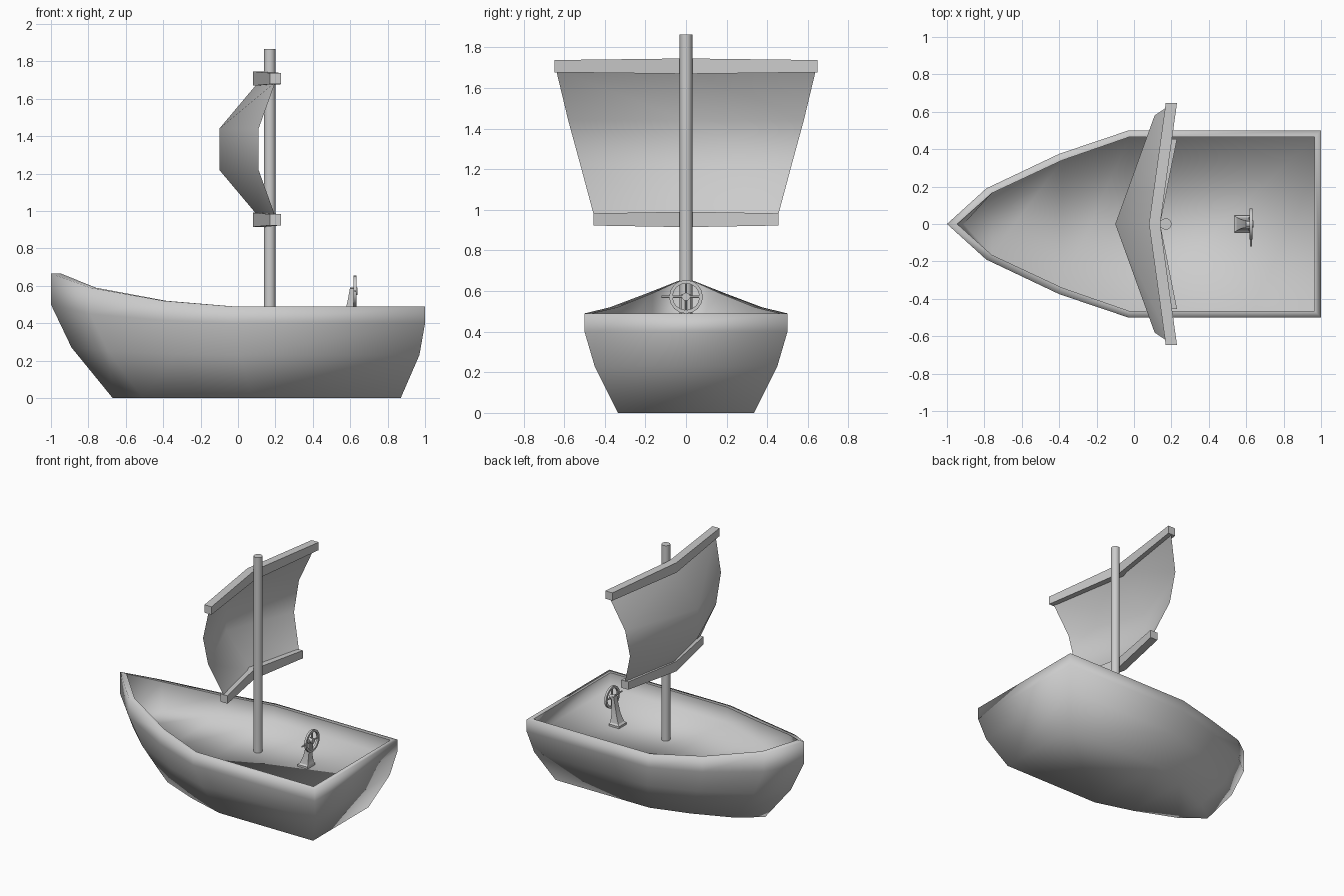
import bpy, bmesh, math
from mathutils import Vector, Matrix

if "Cube" in bpy.data.objects:
    bpy.data.objects.remove(bpy.data.objects["Cube"])


def make_object(name, bm, smooth=None):
    bmesh.ops.recalc_face_normals(bm, faces=bm.faces)
    mesh = bpy.data.meshes.new(name)
    bm.to_mesh(mesh)
    bm.free()
    obj = bpy.data.objects.new(name, mesh)
    bpy.context.collection.objects.link(obj)
    if smooth is not None:
        bpy.ops.object.select_all(action='DESELECT')
        obj.select_set(True)
        bpy.context.view_layer.objects.active = obj
        bpy.ops.object.shade_smooth_by_angle(angle=math.radians(smooth))
    return obj


def bridge(bm, a, b):
    n = len(a)
    for i in range(n):
        bm.faces.new((a[i], a[(i + 1) % n], b[(i + 1) % n], b[i]))


def rod(bm, start, end, radius, sides=8):
    start, end = Vector(start), Vector(end)
    d = end - start
    m = Matrix.Translation((start + end) / 2) @ d.to_track_quat('Z', 'Y').to_matrix().to_4x4()
    bmesh.ops.create_cone(bm, cap_ends=True, segments=sides, radius1=radius,
                          radius2=radius, depth=d.length, matrix=m)


# Hull: outline rings stacked from keel to rim, then the inset and the deck
def hull_ring(bm, xs, widths, zs):
    pts = list(zip(xs, widths, zs))
    half = [(x, -w, z) for x, w, z in pts]
    other = [(x, w, z) for x, w, z in reversed(pts[1:])]
    return [bm.verts.new(p) for p in half + other]


bm = bmesh.new()
X = [-1, -0.79, -0.4, -0.03, 1]
W = [0, 0.19, 0.375, 0.5, 0.5]
RIM = [0.665, 0.59, 0.52, 0.49, 0.49]


def fit(x0, x1):
    return [x0 + (x + 1) / 2 * (x1 - x0) for x in X]


rings = [
    hull_ring(bm, fit(-0.67, 0.87), [w * 0.67 for w in W], [0] * 5),
    hull_ring(bm, fit(-0.89, 0.97), [w * 0.9 for w in W], [0.27, 0.25, 0.235, 0.23, 0.23]),
    hull_ring(bm, X, W, [0.5, 0.45, 0.415, 0.4, 0.4]),
    hull_ring(bm, X, W, RIM),
]
inset_x = [-0.945, -0.76, -0.385, -0.025, 0.965]
inset_w = [0, 0.165, 0.34, 0.465, 0.465]
rings.append(hull_ring(bm, inset_x, inset_w, RIM))
rings.append(hull_ring(bm, [-0.91] + inset_x[1:], inset_w, [0.37] * 5))
for a, b in zip(rings, rings[1:]):
    bridge(bm, a, b)
for ring in (rings[0], rings[-1]):
    for i in range(4):
        j, k = -i % 9, (-i - 1) % 9
        bm.faces.new((ring[i], ring[i + 1], ring[k]) if i == 0
                     else (ring[i], ring[i + 1], ring[k], ring[j]))
inner = rings[4]
for i in range(9):
    bm.edges.get((inner[i], inner[(i + 1) % 9])).smooth = False
make_object("hull", bm, 180)

# Mast
bm = bmesh.new()
rod(bm, (0.17, 0, 0.37), (0.17, 0, 1.865), 0.031, 12)
make_object("mast", bm, 40)


# Yards: square beams bent forward in the middle
def yard(name, half, z):
    bm = bmesh.new()
    sections = []
    for y, x, h in ((-half, 0.2, 0.03), (0, 0.11, 0.038), (half, 0.2, 0.03)):
        sections.append([bm.verts.new((x + sx * 0.03, y, z + sz * h))
                         for sx, sz in ((-1, -1), (1, -1), (1, 1), (-1, 1))])
    for a, b in zip(sections, sections[1:]):
        bridge(bm, a, b)
    bm.faces.new(sections[0])
    bm.faces.new(sections[-1])
    make_object(name, bm)


yard("upper_yard", 0.648, 1.708)
yard("lower_yard", 0.455, 0.953)

# Sail: billowed sheet between the yards
bm = bmesh.new()
rows = []
for z, w, edge, mid in ((1.69, 0.64, 0.2, 0.11), (1.44, 0.58, 0.11, -0.1),
                        (1.22, 0.52, 0.11, -0.1), (0.97, 0.453, 0.2, 0.11)):
    rows.append([bm.verts.new(p) for p in ((edge, -w, z), (mid, 0, z), (edge, w, z))])
for a, b in zip(rows, rows[1:]):
    for i in range(2):
        bm.faces.new((a[i], a[i + 1], b[i + 1], b[i]))
make_object("sail", bm, 180)

# Helm pedestal: flared square column
bm = bmesh.new()
sections = []
for z, x, hx, hy in ((0.36, 0.578, 0.043, 0.046), (0.385, 0.578, 0.043, 0.046),
                     (0.395, 0.582, 0.034, 0.036), (0.45, 0.592, 0.022, 0.025),
                     (0.52, 0.602, 0.016, 0.021), (0.585, 0.608, 0.01, 0.021)):
    sections.append([bm.verts.new((x + sx * hx, sy * hy, z))
                     for sx, sy in ((-1, -1), (1, -1), (1, 1), (-1, 1))])
for a, b in zip(sections, sections[1:]):
    bridge(bm, a, b)
bm.faces.new(sections[0])
bm.faces.new(sections[-1])
make_object("helm_pedestal", bm, 30)

# Ship wheel: ring, hub, spokes and one long handle
CX, CZ = 0.626, 0.572
bm = bmesh.new()
loops = []
for i in range(16):
    a = i * math.tau / 16
    loops.append([bm.verts.new((CX + sx * 0.008, r * math.cos(a), CZ + r * math.sin(a)))
                  for sx, r in ((-1, 0.066), (1, 0.066), (1, 0.083), (-1, 0.083))])
for i in range(16):
    bridge(bm, loops[i], loops[(i + 1) % 16])
rod(bm, (0.6, 0, CZ), (CX + 0.012, 0, CZ), 0.02, 10)
for i in range(4):
    a = i * math.tau / 4
    r = 0.12 if i == 2 else 0.072
    rod(bm, (CX, 0, CZ), (CX, r * math.cos(a), CZ + r * math.sin(a)), 0.006, 6)
make_object("ship_wheel", bm, 40)
